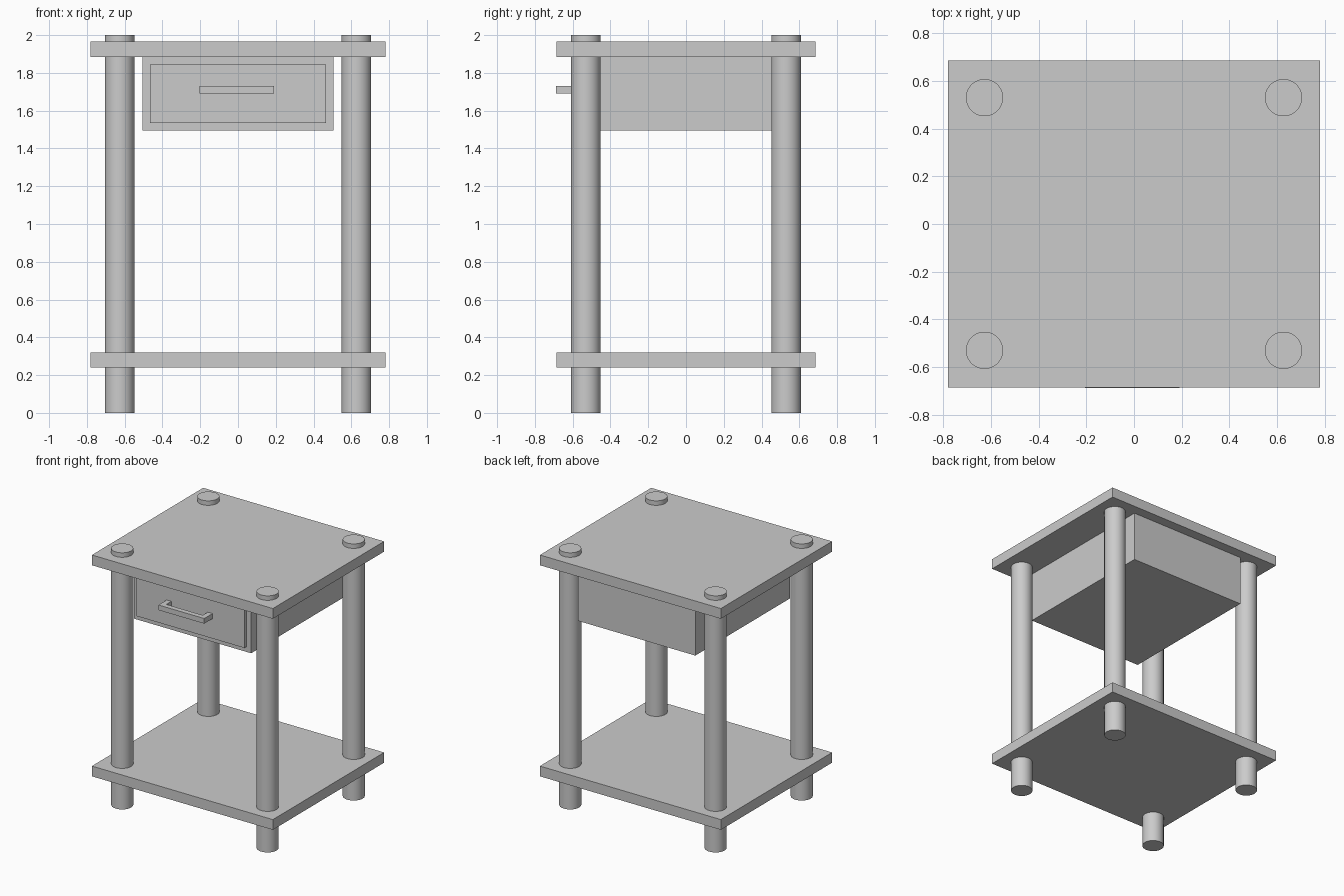
import bpy
import bmesh
import math

cube = bpy.data.objects.get("Cube")
if cube:
    bpy.data.objects.remove(cube, do_unlink=True)

# Single material
GREY = (0.6, 0.6, 0.6, 1)
grey = bpy.data.materials.new("light grey")
grey.use_nodes = True
grey.diffuse_color = GREY
grey.node_tree.nodes["Principled BSDF"].inputs["Base Color"].default_value = GREY


def box(name, x, y, z):
    """Box from its (low, high) extents on each axis."""
    bpy.ops.mesh.primitive_cube_add(size=1)
    ob = bpy.context.object
    ob.name = name
    ob.location = [(a + b) / 2 for a, b in (x, y, z)]
    ob.scale = [b - a for a, b in (x, y, z)]
    bpy.ops.object.transform_apply(location=False, rotation=False, scale=True)
    ob.data.materials.append(grey)
    return ob


def extrude_profile(name, points, z0, z1):
    """Upright prism over an outline in the xy plane."""
    bm = bmesh.new()
    face = bm.faces.new([bm.verts.new((x, y, z0)) for x, y in points])
    grown = bmesh.ops.extrude_face_region(bm, geom=[face])["geom"]
    verts = [g for g in grown if isinstance(g, bmesh.types.BMVert)]
    bmesh.ops.translate(bm, verts=verts, vec=(0, 0, z1 - z0))
    bmesh.ops.recalc_face_normals(bm, faces=bm.faces)
    mesh = bpy.data.meshes.new(name)
    bm.to_mesh(mesh)
    bm.free()
    mesh.materials.append(grey)
    ob = bpy.data.objects.new(name, mesh)
    bpy.context.collection.objects.link(ob)
    return ob


# Table top and lower shelf
for name, z in (("table_top", 1.885), ("lower_shelf", 0.24)):
    box(name, (-0.78, 0.78), (-0.685, 0.685), (z, z + 0.08))

# Round legs passing through both boards
for side, x in (("left", 0.627), ("right", -0.627)):
    for end, y in (("front", -0.53), ("back", 0.53)):
        bpy.ops.mesh.primitive_cylinder_add(
            vertices=64, radius=0.078, depth=2, location=(x, y, 1))
        leg = bpy.context.object
        leg.name = f"{end}_{side}_leg"
        leg.data.materials.append(grey)
        bpy.ops.object.shade_smooth_by_angle(angle=math.radians(30))

# Drawer case with its raised front panel
box("drawer_case", (-0.505, 0.505), (-0.56, 0.607), (1.495, 1.885))
box("drawer_front", (-0.465, 0.465), (-0.585, -0.55), (1.535, 1.845))

# U-shaped drawer handle
left, right, out, back, t = -0.205, 0.19, -0.687, -0.585, 0.04
extrude_profile("drawer_handle", [
    (left, back), (left, out), (right, out), (right, back),
    (right - t, back), (right - t, out + t), (left + t, out + t), (left + t, back),
], 1.69, 1.73)
